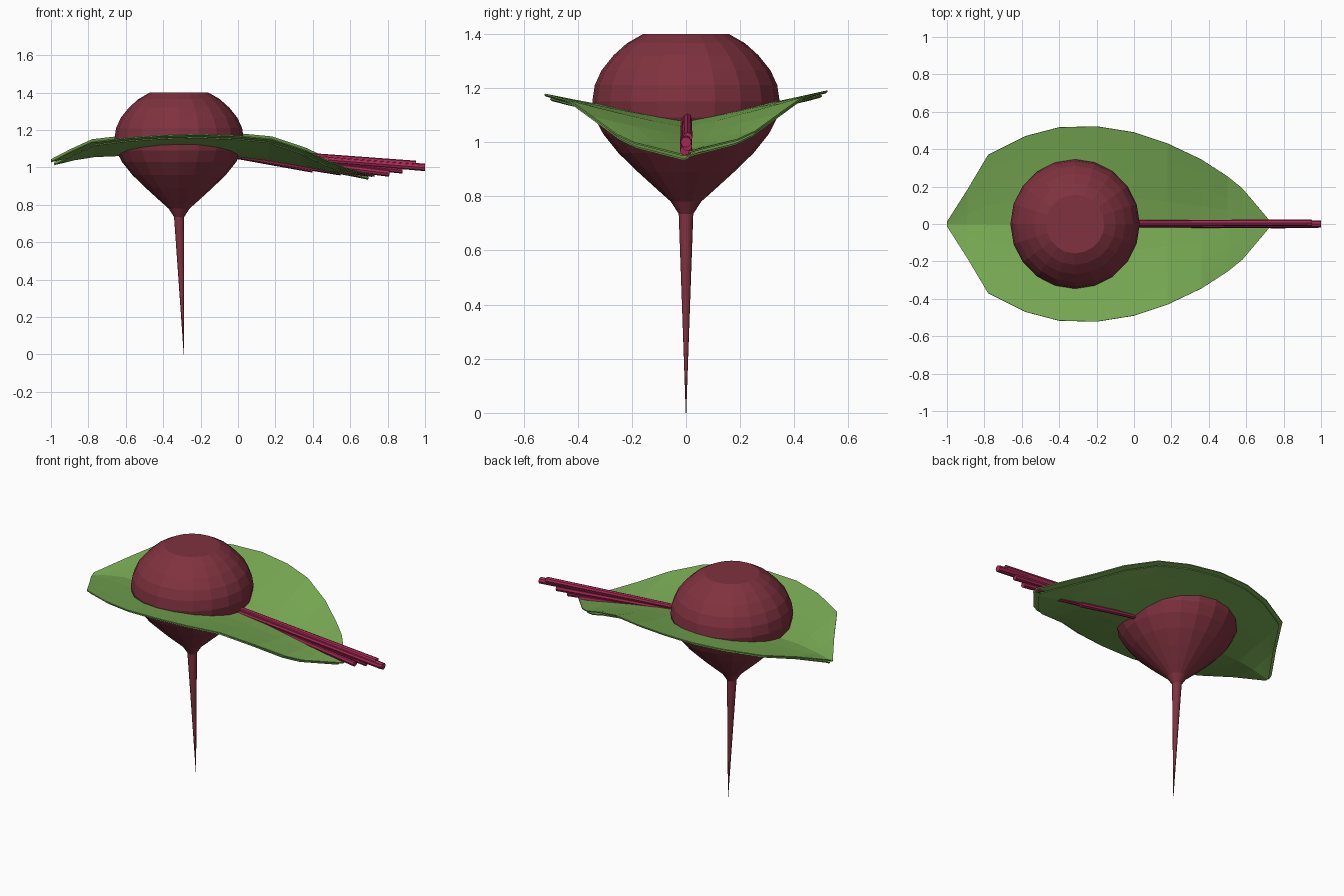
import bpy, bmesh, math
from mathutils import Vector

if "Cube" in bpy.data.objects:
    bpy.data.objects.remove(bpy.data.objects["Cube"])


def material(name, rgb):
    m = bpy.data.materials.new(name)
    m.diffuse_color = (*rgb, 1)
    m.use_nodes = True
    m.node_tree.nodes["Principled BSDF"].inputs["Base Color"].default_value = m.diffuse_color
    return m


BEET = material("beet red", (0.215, 0.032, 0.05))
LEAF = material("leaf green", (0.19, 0.41, 0.088))
STALK = material("stalk magenta", (0.39, 0.023, 0.09))


def finish(name, bm, mat):
    bmesh.ops.recalc_face_normals(bm, faces=bm.faces)
    me = bpy.data.meshes.new(name)
    bm.to_mesh(me)
    bm.free()
    me.materials.append(mat)
    ob = bpy.data.objects.new(name, me)
    bpy.context.collection.objects.link(ob)
    return ob


def tube(name, rings, sides, mat):
    """Skin a list of (centre, radius, u axis, v axis) rings and cap both ends."""
    bm = bmesh.new()
    loops = []
    for c, r, u, v in rings:
        loops.append([bm.verts.new(c + r * (u * math.cos(a) + v * math.sin(a)))
                      for a in (math.tau * i / sides for i in range(sides))])
    for a, b in zip(loops, loops[1:]):
        for i in range(sides):
            j = (i + 1) % sides
            bm.faces.new((a[i], a[j], b[j], b[i]))
    bm.faces.new(loops[0])
    bm.faces.new(loops[-1])
    return finish(name, bm, mat)


X, Y, Z = Vector((1, 0, 0)), Vector((0, 1, 0)), Vector((0, 0, 1))

# Bulb with its long tap root: (z, radius), tip drifting slightly to +x
profile = [(1.40, .157), (1.365, .218), (1.32, .268), (1.265, .312), (1.21, .337),
           (1.15, .346), (1.09, .337), (1.03, .306), (0.96, .25), (0.89, .178),
           (0.83, .112), (0.78, .056), (0.735, .027), (0.40, .015), (0.0, .001)]
tube("beet_bulb", [(Vector((-.315 + max(0, .735 - z) * .035, 0, z)), r, X, Y)
                   for z, r in profile], 20, BEET)

# Leaf stations: x, half width, spine z, rim z
stations = [(-1.0, .012, 1.03, 1.033), (-.89, .185, 1.055, 1.09), (-.78, .37, 1.072, 1.14),
            (-.58, .47, 1.08, 1.163), (-.40, .517, 1.084, 1.175), (-.20, .522, 1.083, 1.18),
            (0, .49, 1.072, 1.172), (.18, .43, 1.05, 1.155), (.36, .345, 1.02, 1.095),
            (.50, .255, .995, 1.03), (.58, .19, .98, 1.0), (.73, .012, .952, .956)]


def leaf(name, sx, sy, dx, dz):
    bm = bmesh.new()
    ts = [-1, -.8, -.55, -.28, 0, .28, .55, .8, 1]
    rows = [[bm.verts.new((x * sx + dx, w * t * sy,
                           s + (e - s) * abs(t) ** 1.15 + dz + .006 * t))
             for t in ts] for x, w, s, e in stations]
    for a, b in zip(rows, rows[1:]):
        for i in range(len(ts) - 1):
            bm.faces.new((a[i], b[i], b[i + 1], a[i + 1]))
    ob = finish(name, bm, LEAF)
    mod = ob.modifiers.new("thickness", 'SOLIDIFY')
    mod.thickness = .006
    mod.offset = 0


leaf("upper_leaf", 1, 1, 0, .002)
leaf("lower_leaf", .97, .96, -.012, -.014)

# Fanned bundle of stalks: start z, end x, end z, y offset
stalks = [(1.095, .95, 1.018, .006), (1.083, .985, 1.0, -.004), (1.078, .88, .985, .005),
          (1.075, .81, .968, -.005), (1.07, .72, .967, .004), (1.07, .55, .975, -.003),
          (1.07, .40, .99, .003)]
for n, (z0, x1, z1, y) in enumerate(stalks):
    p, q = Vector((-.06, y, z0)), Vector((x1, y, z1))
    d = (q - p).normalized()
    v = Y.cross(d)
    tube(f"stalk_{n + 1}", [(p, .015, Y, v), (q, .018, Y, v)], 8, STALK)

# Longest stalk closes the bundle at x = 1
tube("long_stalk", [(Vector((-.06, 0, 1.088)), .015, Y, Z),
                    (Vector((1, 0, 1.0)), .02, Y, Z)], 8, STALK)
